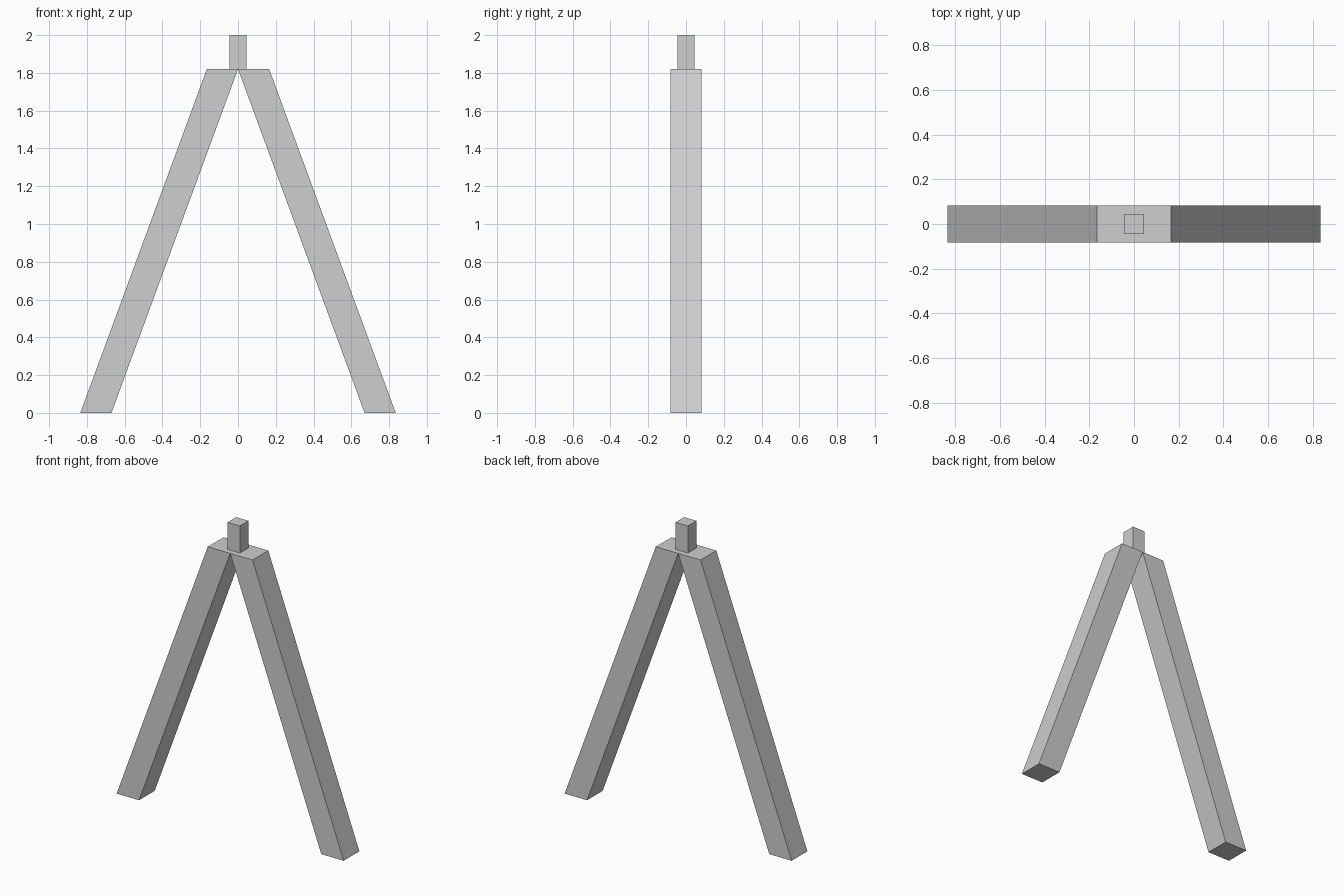
import bpy
import bmesh

old = bpy.data.objects.get("Cube")
if old:
    bpy.data.objects.remove(old, do_unlink=True)

grey = bpy.data.materials.new("plain_grey")
grey.use_nodes = True
colour = (0.62, 0.62, 0.62, 1)
grey.diffuse_color = colour
grey.node_tree.nodes["Principled BSDF"].inputs["Base Color"].default_value = colour

DEPTH = 0.165      # front to back thickness of a leg
WIDTH = 0.165      # width of a leg's level cut ends
SPREAD = 0.67      # how far the foot lies outside the leg top
SHOULDER = 1.82    # height where the legs meet
POST = 0.09        # side of the square post
TOP = 2.0


def sheared_bar(name, bottom_x, top_x, width, depth, z0, z1):
    """Square bar with level ends whose centres are at bottom_x and top_x."""
    bm = bmesh.new()
    bmesh.ops.create_cube(bm, size=1)
    for v in bm.verts:
        upper = v.co.z > 0
        v.co.x = v.co.x * width + (top_x if upper else bottom_x)
        v.co.y *= depth
        v.co.z = z1 if upper else z0
    mesh = bpy.data.meshes.new(name)
    bm.to_mesh(mesh)
    bm.free()
    mesh.materials.append(grey)
    obj = bpy.data.objects.new(name, mesh)
    bpy.context.collection.objects.link(obj)
    return obj


# Slanted legs meeting along the centre line
for name, side in (("left_leg", 1), ("right_leg", -1)):
    sheared_bar(name, side * (SPREAD + WIDTH / 2), side * WIDTH / 2,
                WIDTH, DEPTH, 0, SHOULDER)

# Small square post on top
sheared_bar("top_post", 0, 0, POST, POST, SHOULDER, TOP)
